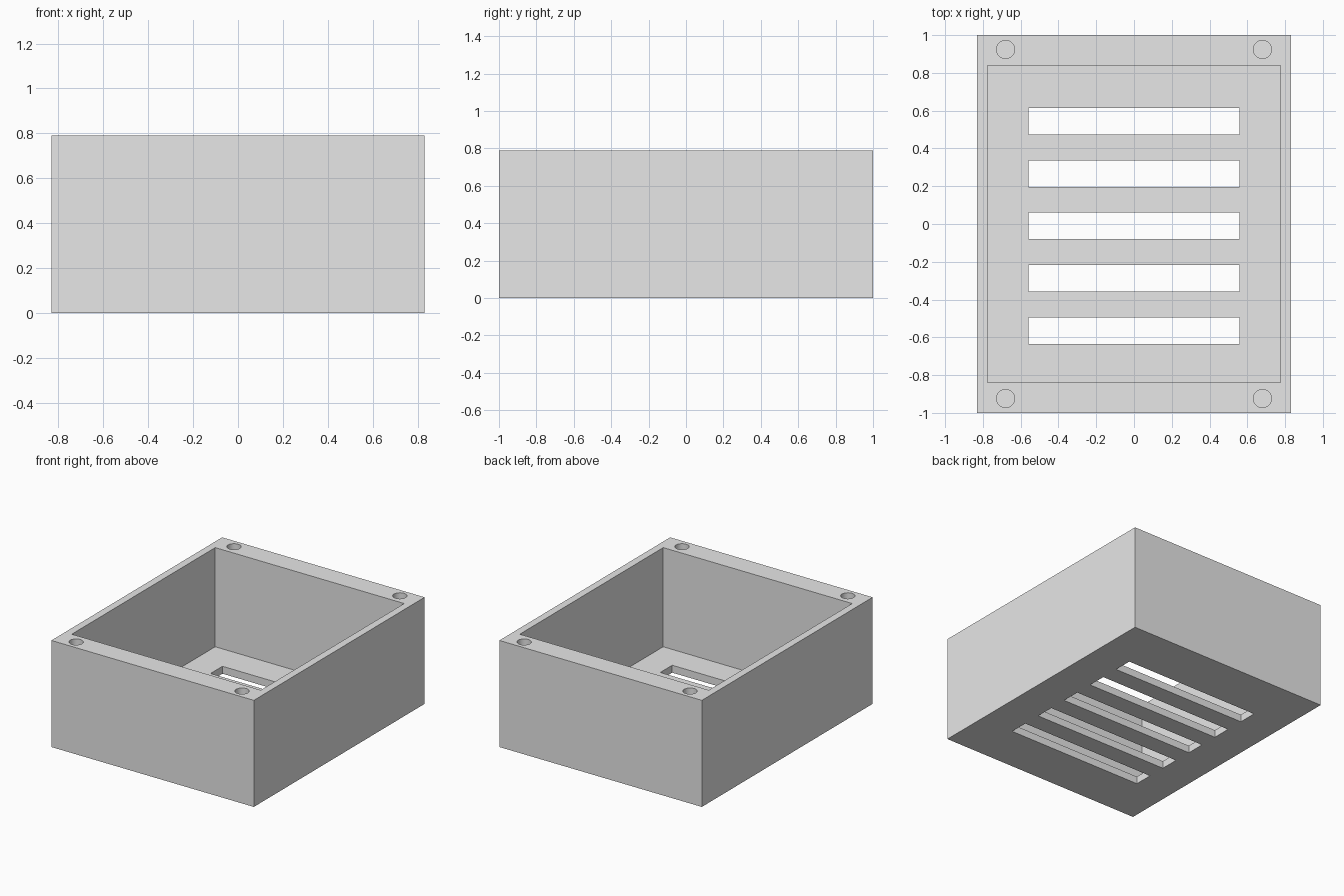
import bpy

if "Cube" in bpy.data.objects:
    bpy.data.objects.remove(bpy.data.objects["Cube"], do_unlink=True)

WIDTH, LENGTH, HEIGHT = 1.66, 2.0, 0.79
FLOOR = 0.055
HOLE_DEPTH = 0.3


def box(name, size, centre):
    bpy.ops.mesh.primitive_cube_add(size=1, location=centre)
    obj = bpy.context.object
    obj.name = name
    obj.scale = size
    bpy.ops.object.transform_apply(location=True, rotation=False, scale=True)
    return obj


def cut(target, cutter):
    mod = target.modifiers.new("cut", 'BOOLEAN')
    mod.operation = 'DIFFERENCE'
    mod.solver = 'EXACT'
    mod.object = cutter
    bpy.context.view_layer.objects.active = target
    bpy.ops.object.modifier_apply(modifier=mod.name)
    bpy.data.objects.remove(cutter, do_unlink=True)


# Outer block of the open enclosure
case = box("vented_case", (WIDTH, LENGTH, HEIGHT), (0, 0, HEIGHT / 2))

# Cavity: thin side walls, thicker end walls
cut(case, box("cavity_cutter", (1.55, 1.68, HEIGHT), (0, 0, FLOOR + HEIGHT / 2)))

# Five vent slots through the floor
for i in range(-2, 3):
    cut(case, box("slot_cutter", (1.115, 0.14, 0.2), (0, i * 0.277 - 0.01, 0)))

# Blind screw holes in the corners of the rim
for x in (-0.68, 0.68):
    for y in (-0.924, 0.924):
        bpy.ops.mesh.primitive_cylinder_add(
            vertices=48, radius=0.048, depth=2 * HOLE_DEPTH, location=(x, y, HEIGHT))
        cut(case, bpy.context.object)

# Single plain grey
grey = bpy.data.materials.new("light_grey")
grey.use_nodes = True
colour = (0.8, 0.8, 0.8, 1)
grey.diffuse_color = colour
grey.node_tree.nodes["Principled BSDF"].inputs["Base Color"].default_value = colour
case.data.materials.clear()
case.data.materials.append(grey)
for face in case.data.polygons:
    face.material_index = 0

# Round hole walls, crisp edges elsewhere
bpy.ops.object.select_all(action='DESELECT')
case.select_set(True)
bpy.context.view_layer.objects.active = case
bpy.ops.object.shade_smooth_by_angle(angle=0.5)
